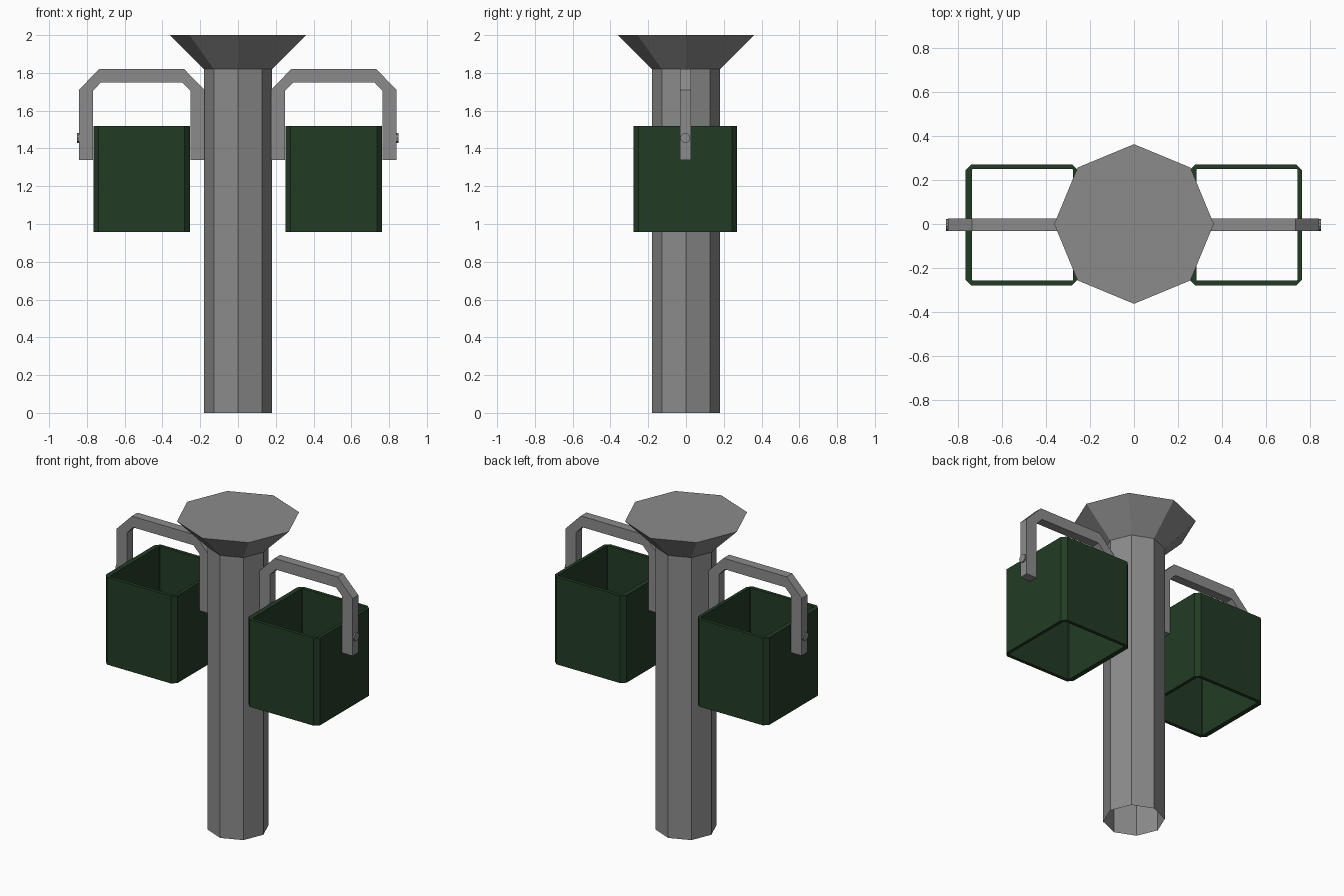
import bpy
import math

if "Cube" in bpy.data.objects:
    bpy.data.objects.remove(bpy.data.objects["Cube"])

YC = -0.004  # slight depth offset of the hanging parts


def material(name, rgb):
    mat = bpy.data.materials.new(name)
    mat.diffuse_color = (*rgb, 1)
    mat.use_nodes = True
    mat.node_tree.nodes["Principled BSDF"].inputs["Base Color"].default_value = mat.diffuse_color
    return mat


green = material("dark_green", (0.016, 0.044, 0.018))
grey = material("dark_grey", (0.26, 0.26, 0.26))


def make(name, verts, faces, mat):
    mesh = bpy.data.meshes.new(name)
    mesh.from_pydata(verts, [], faces)
    mesh.update()
    obj = bpy.data.objects.new(name, mesh)
    bpy.context.collection.objects.link(obj)
    mesh.materials.append(mat)
    return obj


def bridge(rings, n, closed=False):
    """Quads joining successive n-sided rings."""
    last = rings if closed else rings - 1
    return [(r * n + i, r * n + (i + 1) % n,
             (r + 1) % rings * n + (i + 1) % n, (r + 1) % rings * n + i)
            for r in range(last) for i in range(n)]


# Octagonal post, open underneath, flaring into a closed flat head
verts = [(r * math.cos(i * math.pi / 4), r * math.sin(i * math.pi / 4), z)
         for r, z in ((0.181, 0), (0.181, 1.82), (0.362, 2.0)) for i in range(8)]
make("post", verts, bridge(3, 8) + [tuple(range(16, 24))], grey)


def rect_loop(x0, x1, y, c):
    """Counter-clockwise rectangle with chamfered corners."""
    return [(x0 + c, -y), (x1 - c, -y), (x1, -y + c), (x1, y - c),
            (x1 - c, y), (x0 + c, y), (x0, y - c), (x0, -y + c)]


def basket(name, cx):
    # Open box sleeve: outer wall, top rim, inner wall, bottom rim
    outer = rect_loop(-0.255, 0.255, 0.275, 0.027)
    inner = rect_loop(-0.224, 0.234, 0.253, 0.003)
    verts = [(cx + x, YC + y, z)
             for loop, z in ((outer, 0.957), (outer, 1.52), (inner, 1.52), (inner, 0.957))
             for x, y in loop]
    make(name, verts, bridge(4, 8, closed=True), green)


def bracket(name, cx):
    # Chamfered arch: outer and inner outlines swept through its depth
    outer = [(0.333, 1.34), (0.333, 1.71), (0.225, 1.82)]
    inner = [(0.258, 1.34), (0.258, 1.705), (0.215, 1.75)]
    full = lambda half: [(-x, z) for x, z in half] + [(x, z) for x, z in reversed(half)]
    verts = [(cx + x, YC + y, z)
             for line, y in ((full(outer), -0.028), (full(outer), 0.03),
                             (full(inner), 0.03), (full(inner), -0.028))
             for x, z in line]
    faces = [(r * 6 + i, (r + 1) % 4 * 6 + i, (r + 1) % 4 * 6 + i + 1, r * 6 + i + 1)
             for r in range(4) for i in range(5)]
    faces += [(18, 12, 6, 0), (5, 11, 17, 23)]
    make(name, verts, faces, grey)


for side, cx, s in (("left", -0.51, -1), ("right", 0.507, 1)):
    basket(side + "_basket", cx)
    bracket(side + "_bracket", cx)
    # Pivot bolt on the outer leg
    bpy.ops.mesh.primitive_cylinder_add(
        vertices=10, radius=0.027, depth=0.03,
        location=(cx + s * 0.327, YC, 1.455), rotation=(0, math.pi / 2, 0))
    bolt = bpy.context.object
    bolt.name = side + "_bolt"
    bolt.data.materials.append(grey)
